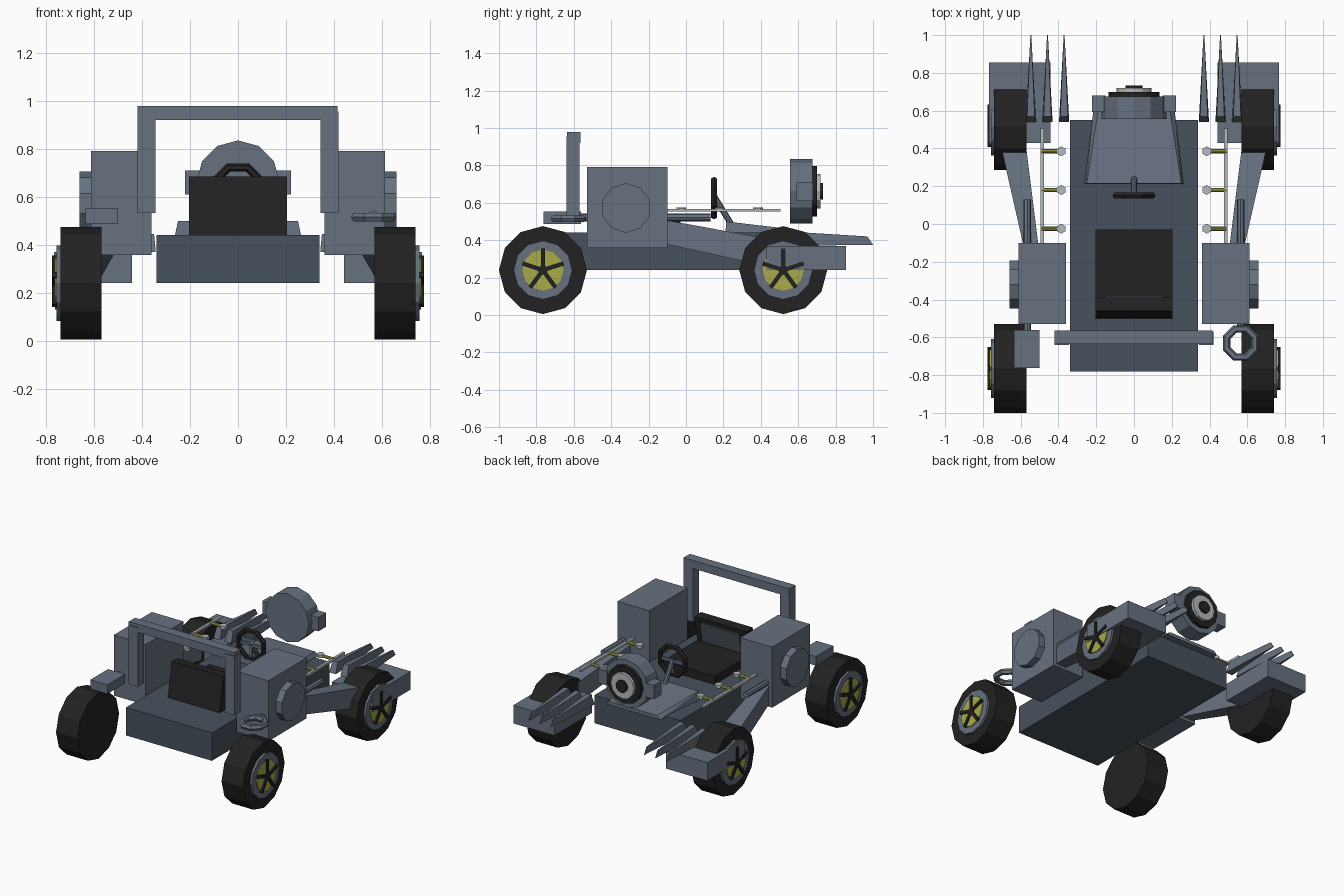
import bpy, bmesh, math
from mathutils import Vector, Matrix

if "Cube" in bpy.data.objects:
    bpy.data.objects.remove(bpy.data.objects["Cube"])


def material(name, hex_rgb):
    m = bpy.data.materials.new(name)
    lin = []
    for i in (0, 2, 4):
        c = int(hex_rgb[i:i + 2], 16) / 255
        lin.append(((c + 0.055) / 1.055) ** 2.4 if c > 0.04 else c / 12.92)
    m.diffuse_color = (*lin, 1)
    m.use_nodes = True
    m.node_tree.nodes["Principled BSDF"].inputs["Base Color"].default_value = m.diffuse_color
    return m


BODY = material("blue_grey", "66717f")
DARK = material("dark_slate", "47515c")
BLACK = material("rubber_black", "222222")
YELLOW = material("olive_yellow", "a9ab49")
LIGHT = material("pale_grey", "b3babc")


def finish(name, bm, mat):
    bmesh.ops.recalc_face_normals(bm, faces=bm.faces)
    me = bpy.data.meshes.new(name)
    bm.to_mesh(me)
    bm.free()
    me.materials.append(mat)
    ob = bpy.data.objects.new(name, me)
    bpy.context.collection.objects.link(ob)
    return ob


def hull(name, pts, mat):
    bm = bmesh.new()
    for p in pts:
        bm.verts.new(p)
    bmesh.ops.convex_hull(bm, input=bm.verts)
    bmesh.ops.dissolve_limit(bm, angle_limit=0.01, verts=bm.verts, edges=bm.edges)
    return finish(name, bm, mat)


def box(name, x, y, z, mat=BODY):
    return hull(name, [(a, b, c) for a in x for b in y for c in z], mat)


def rod(name, a, b, r, mat, sides=12, r2=None, turn=0.0):
    a, b = Vector(a), Vector(b)
    bm = bmesh.new()
    bmesh.ops.create_cone(bm, cap_ends=True, segments=sides, radius1=r,
                          radius2=r if r2 is None else r2, depth=(b - a).length)
    rot = (b - a).to_track_quat('Z', 'Y').to_matrix().to_4x4()
    bm.transform(Matrix.Translation((a + b) / 2) @ rot @ Matrix.Rotation(turn, 4, 'Z'))
    return finish(name, bm, mat)


def ring(name, center, R, r, mat, seg, sides, axis='Z', squash=1.0):
    bm = bmesh.new()
    rows = []
    for i in range(seg):
        t = 2 * math.pi * (i + 0.5) / seg
        row = []
        for j in range(sides):
            p = 2 * math.pi * j / sides
            d = R + r * math.cos(p)
            row.append(bm.verts.new((d * math.cos(t), d * math.sin(t), r * squash * math.sin(p))))
        rows.append(row)
    for i in range(seg):
        for j in range(sides):
            k, l = (i + 1) % seg, (j + 1) % sides
            bm.faces.new((rows[i][j], rows[k][j], rows[k][l], rows[i][l]))
    if axis == 'Y':
        bm.transform(Matrix.Rotation(math.pi / 2, 4, 'X'))
    bm.transform(Matrix.Translation(center))
    return finish(name, bm, mat)


def wheel(tag, s, y):
    z = 0.24

    def disc(part, x0, x1, r, mat):
        rod(f"{tag}_{part}", (s * x0, y, z), (s * x1, y, z), r, mat)
    disc("tire", 0.57, 0.74, 0.235, BLACK)
    disc("rim", 0.73, 0.756, 0.157, BODY)
    disc("hub_plate", 0.75, 0.764, 0.11, YELLOW)
    disc("hub", 0.75, 0.775, 0.025, BLACK)
    for i in range(5):
        t = math.pi / 2 + i * math.tau / 5
        d, n = Vector((0, math.cos(t), math.sin(t))), Vector((0, -math.sin(t), math.cos(t)))
        c = Vector((0, y, z))
        hull(f"{tag}_spoke", [c + d * a + n * b + Vector((s * x, 0, 0))
                              for a in (0, 0.115) for b in (-0.011, 0.011)
                              for x in (0.75, 0.775)], BLACK)


# Chassis and sloping hood
box("chassis", (-0.34, 0.34), (-0.78, 0.55), (0.24, 0.44), DARK)
hull("hood", [(s * x, y, z) for s in (-1, 1) for x, y, z in
              ((0.265, 0.21, 0.43), (0.25, 0.215, 0.50),
               (0.215, 0.60, 0.43), (0.19, 0.60, 0.455))], BODY)

# Seat with forward-leaning backrest
box("seat_base", (-0.205, 0.205), (-0.45, -0.03), (0.43, 0.50), BLACK)
hull("seat_back", [(x, y, z) for x in (-0.205, 0.205) for y, z in
                   ((-0.50, 0.44), (-0.43, 0.44), (-0.46, 0.685), (-0.39, 0.68))], BLACK)
hull("seat_back_panel", [(x, y, z) for x in (-0.155, 0.155) for y, z in
                         ((-0.42, 0.51), (-0.40, 0.51), (-0.405, 0.65), (-0.38, 0.65))], DARK)

# Steering wheel and column
ring("steering_wheel", (0, 0.15, 0.625), 0.105, 0.018, BLACK, 8, 6, 'Y')
rod("steering_column", (0, 0.15, 0.635), (0, 0.245, 0.48), 0.016, BODY, 8)
box("steering_crossbar", (-0.10, 0.10), (0.142, 0.158), (0.615, 0.635))
box("steering_lower_spoke", (-0.01, 0.01), (0.142, 0.158), (0.53, 0.625))

# Searchlight at the rear
lz = 0.662
for part, y0, y1, r, mat in (("housing", 0.555, 0.675, 0.173, BODY), ("bezel", 0.67, 0.70, 0.135, BLACK),
                             ("lens", 0.69, 0.72, 0.092, LIGHT), ("lens_center", 0.71, 0.733, 0.044, BLACK)):
    rod("searchlight_" + part, (0, y0, lz), (0, y1, lz), r, mat, 12)

# Roll bar
box("roll_bar_top", (-0.42, 0.415), (-0.635, -0.565), (0.92, 0.978))

for s, side in ((-1, "left"), (1, "right")):
    def X(a, b):
        return (s * a, s * b)
    box(f"{side}_roll_bar_post", X(0.345, 0.42), (-0.64, -0.57), (0.533, 0.955))
    box(f"{side}_searchlight_bracket", X(0.15, 0.222), (0.592, 0.68), (0.61, 0.71), BODY)

    # Side engine pod with round cover
    box(f"{side}_pod", X(0.36, 0.612), (-0.53, -0.10), (0.357, 0.79))
    rod(f"{side}_pod_cover", (s * 0.60, -0.32, 0.572), (s * 0.66, -0.32, 0.572), 0.133, BODY, 10)

    # Tapered arm down to the fender
    hull(f"{side}_arm", [(s * x, y, z) for x, y, z in (
        (0.50, -0.16, 0.39), (0.575, -0.16, 0.39), (0.50, -0.16, 0.517), (0.575, -0.16, 0.517),
        (0.58, 0.48, 0.25), (0.72, 0.48, 0.25), (0.58, 0.48, 0.40), (0.72, 0.48, 0.40))], BODY)
    box(f"{side}_fender", X(0.442, 0.768), (0.43, 0.855), (0.24, 0.37))

    # Long side tube through the pod
    rod(f"{side}_tube", (s * 0.565, -0.58 if s < 0 else -0.54, 0.522), (s * 0.565, 0.13, 0.522),
        0.021, BODY, 8)

    # Spikes
    for x in (0.37, 0.458, 0.546):
        hull(f"{side}_spike", [(s * x + k * w, y, z) for k in (-1, 1) for w, y, z in (
            (0.027, 0.54, 0.37), (0.02, 0.57, 0.445), (0.002, 1.0, 0.375), (0.004, 0.97, 0.42))], BODY)

    # Pale rail with yellow pins
    box(f"{side}_rail", X(0.476, 0.494), (-0.11, 0.505), (0.552, 0.568), LIGHT)
    for y in (0.385, 0.18, -0.025):
        rod(f"{side}_pin", (s * 0.49, y, 0.562), (s * 0.40, y, 0.562), 0.011, YELLOW, 8)
        rod(f"{side}_pin_head", (s * 0.385, y, 0.552), (s * 0.385, y, 0.574), 0.026, LIGHT, 6)

    wheel(f"{side}_front_wheel", s, -0.765)
    wheel(f"{side}_rear_wheel", s, 0.52)

# Block on the left, loop on the right
box("left_block", (-0.635, -0.50), (-0.762, -0.562), (0.487, 0.552))
ring("right_loop", (0.565, -0.63, 0.515), 0.08, 0.021, BODY, 8, 6)
